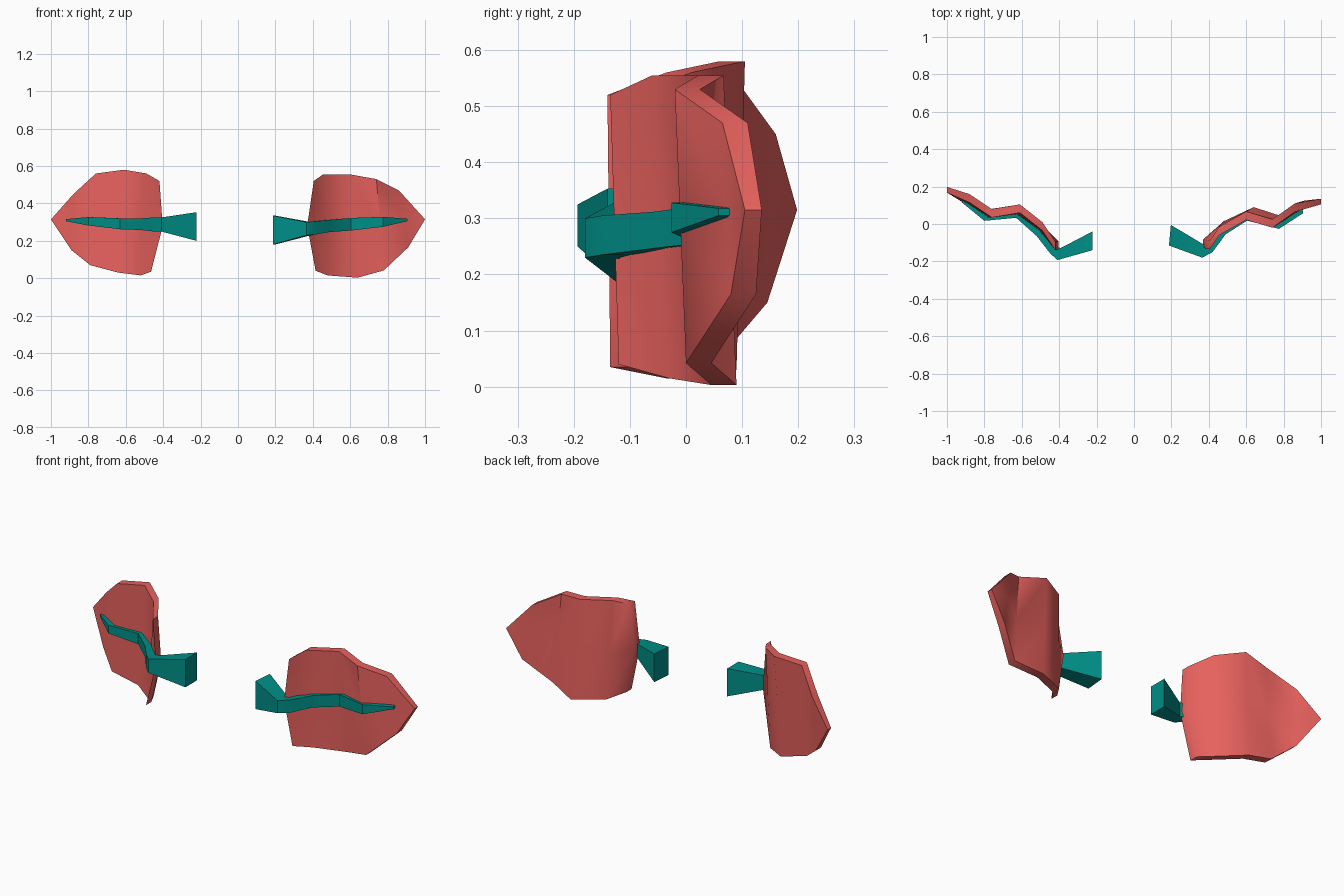
import bpy, bmesh, math

if "Cube" in bpy.data.objects:
    bpy.data.objects.remove(bpy.data.objects["Cube"])

def material(name, color):
    m = bpy.data.materials.new(name)
    m.diffuse_color = color
    m.use_nodes = True
    m.node_tree.nodes["Principled BSDF"].inputs["Base Color"].default_value = m.diffuse_color
    return m

RED = material("leaf_red", (0.80, 0.12, 0.11, 1))
TEAL = material("stem_teal", (0.0, 0.27, 0.24, 1))

def finish(bm, name, mat, angle):
    bmesh.ops.recalc_face_normals(bm, faces=bm.faces)
    mesh = bpy.data.meshes.new(name)
    bm.to_mesh(mesh)
    bm.free()
    mesh.materials.append(mat)
    ob = bpy.data.objects.new(name, mesh)
    bpy.context.collection.objects.link(ob)
    bpy.ops.object.select_all(action='DESELECT')
    ob.select_set(True)
    bpy.context.view_layer.objects.active = ob
    bpy.ops.object.shade_smooth_by_angle(angle=math.radians(angle))

def leaf(name, top, bottom, tip, bulge, thick=0.045):
    """Folded sheet: columns from root to tip, extruded backwards in y."""
    bm = bmesh.new()
    cols = []
    for i, (t, b) in enumerate(zip(top, bottom)):
        mid = [(p + q) / 2 for p, q in zip(t, b)]
        if i == 0:
            mid[0] += bulge
        cols.append([bm.verts.new(p) for p in (t, mid, b)])
    end = bm.verts.new(tip)
    for a, b in zip(cols, cols[1:]):
        for k in range(2):
            bm.faces.new((a[k], a[k + 1], b[k + 1], b[k]))
    for k in range(2):
        bm.faces.new((cols[-1][k], cols[-1][k + 1], end))
    front = list(bm.faces)
    dup = bmesh.ops.duplicate(bm, geom=front)
    back = [g for g in dup["geom"] if isinstance(g, bmesh.types.BMVert)]
    for v in back:
        v.co.y += thick
    end_back = max(back, key=lambda v: abs(v.co.x))
    end_back.co.y -= thick - 0.03
    rim = [e for e in bm.edges if e.is_boundary]
    bmesh.ops.bridge_loops(bm, edges=rim)
    finish(bm, name, RED, 50)

def stem(name, sections):
    """Square tube; section = front x, y, back x, y, bottom z, top z."""
    bm = bmesh.new()
    rings = [[bm.verts.new(p) for p in ((xf, yf, z0), (xb, yb, z0), (xb, yb, z1), (xf, yf, z1))]
             for xf, yf, xb, yb, z0, z1 in sections]
    for a, b in zip(rings, rings[1:]):
        for k in range(4):
            j = (k + 1) % 4
            bm.faces.new((a[k], a[j], b[j], b[k]))
    bm.faces.new(rings[0])
    bm.faces.new(rings[-1])
    finish(bm, name, TEAL, 35)

# Right leaf
leaf("right_leaf",
     [(.405, -.135, .52), (.455, -.06, .555), (.60, .022, .555), (.74, -.02, .53), (.86, .065, .47)],
     [(.415, -.12, .04), (.48, -.03, .015), (.64, .045, .003), (.78, 0, .042), (.91, .08, .165)],
     (1.0, .105, .315), -.04)

# Left leaf
leaf("left_leaf",
     [(-.42, -.14, .52), (-.49, -.035, .56), (-.61, .06, .58), (-.76, .035, .56), (-.88, .115, .45)],
     [(-.465, -.135, .035), (-.52, -.035, .015), (-.64, .045, .03), (-.79, .032, .07), (-.89, .10, .15)],
     (-1.0, .168, .315), .04)

# Stems running along the front of each leaf
stem("right_stem", [
    (.187, -.115, .197, -.005, .18, .335),
    (.365, -.18, .39, -.12, .23, .30),
    (.42, -.15, .41, -.10, .235, .305),
    (.49, -.055, .475, -.02, .247, .312),
    (.605, .018, .60, .05, .255, .322),
    (.775, -.026, .77, .01, .275, .328),
    (.905, .058, .90, .085, .305, .318)])
stem("left_stem", [
    (-.222, -.14, -.222, -.04, .20, .353),
    (-.41, -.193, -.395, -.13, .25, .325),
    (-.45, -.155, -.43, -.105, .25, .325),
    (-.52, -.065, -.50, -.02, .258, .32),
    (-.63, .033, -.62, .07, .262, .32),
    (-.80, .017, -.79, .055, .282, .327),
    (-.92, .115, -.91, .145, .305, .316)])
